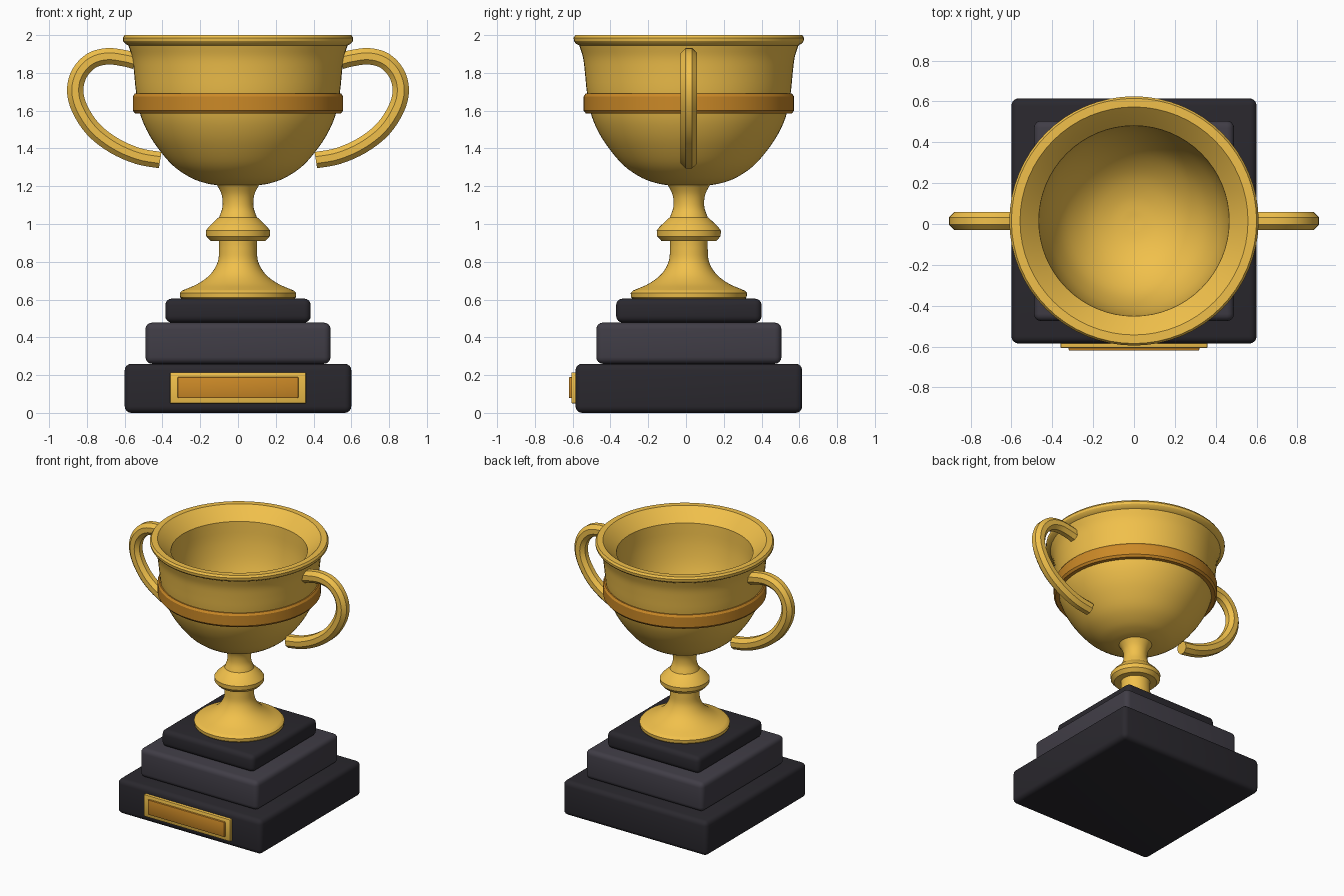
import bpy, bmesh, math
from mathutils import Vector

if "Cube" in bpy.data.objects:
    bpy.data.objects.remove(bpy.data.objects["Cube"])

OY = 0.015  # trophy axis sits slightly back because the plaque projects forward


def material(name, rgb):
    m = bpy.data.materials.new(name)
    m.diffuse_color = (*rgb, 1)
    m.use_nodes = True
    m.node_tree.nodes["Principled BSDF"].inputs["Base Color"].default_value = m.diffuse_color
    return m


GOLD = material("gold", (0.88, 0.53, 0.07))
BRONZE = material("bronze", (0.60, 0.25, 0.02))
BLACK = material("black", (0.023, 0.021, 0.027))
GREY = material("dark_grey", (0.052, 0.047, 0.062))


def finish(name, bm, mat, angle=30):
    bmesh.ops.recalc_face_normals(bm, faces=bm.faces)
    me = bpy.data.meshes.new(name)
    bm.to_mesh(me)
    bm.free()
    me.materials.append(mat)
    ob = bpy.data.objects.new(name, me)
    bpy.context.collection.objects.link(ob)
    bpy.ops.object.select_all(action='DESELECT')
    ob.select_set(True)
    bpy.context.view_layer.objects.active = ob
    bpy.ops.object.shade_smooth_by_angle(angle=math.radians(angle))
    return ob


def smooth_path(pts, n=4):
    """Catmull-Rom curve through 2D points."""
    p = [Vector(q) for q in pts]
    p = [2 * p[0] - p[1]] + p + [2 * p[-1] - p[-2]]
    out = []
    for a, b, c, d in zip(p, p[1:], p[2:], p[3:]):
        for k in range(n):
            t = k / n
            out.append(0.5 * (2 * b + (c - a) * t + (2 * a - 5 * b + 4 * c - d) * t**2
                              + (3 * b - a - 3 * c + d) * t**3))
    return out + [p[-2]]


def box(name, x, y0, y1, z0, z1, bevel, segs, mat):
    bm = bmesh.new()
    bmesh.ops.create_cube(bm, size=1)
    for v in bm.verts:
        v.co = (v.co.x * 2 * x, (y0 + y1) / 2 + v.co.y * (y1 - y0),
                (z0 + z1) / 2 + v.co.z * (z1 - z0))
    bmesh.ops.bevel(bm, geom=bm.edges[:], offset=bevel, segments=segs,
                    profile=0.5, affect='EDGES')
    return finish(name, bm, mat, 35)


def lathe(name, profile, mat, closed=False, steps=64):
    bm = bmesh.new()
    vs = [bm.verts.new((max(r, 0), OY, z)) for r, z in profile]
    pairs = list(zip(vs, vs[1:])) + ([(vs[-1], vs[0])] if closed else [])
    edges = [bm.edges.new(e) for e in pairs]
    bmesh.ops.spin(bm, geom=vs + edges, cent=(0, OY, 0), axis=(0, 0, 1),
                   angle=2 * math.pi, steps=steps, use_merge=True)
    bmesh.ops.remove_doubles(bm, verts=bm.verts[:], dist=1e-4)
    return finish(name, bm, mat)


def handle(name, side, path, radius=0.047, sides=8):
    bm = bmesh.new()
    rings = []
    for i, p in enumerate(path):
        t = (path[min(i + 1, len(path) - 1)] - path[max(i - 1, 0)]).normalized()
        ring = []
        for k in range(sides):
            a = 2 * math.pi * (k + 0.5) / sides
            u = radius * math.cos(a)
            ring.append(bm.verts.new((side * (p.x - t.y * u),
                                      OY + radius * math.sin(a), p.y + t.x * u)))
        rings.append(ring)
    for r, s in zip(rings, rings[1:]):
        for k in range(sides):
            j = (k + 1) % sides
            bm.faces.new((r[k], r[j], s[j], s[k]))
    bm.faces.new(rings[0])
    bm.faces.new(rings[-1])
    finish(name, bm, GOLD)


# stepped plinth
for name, h, z0, z1, mat in (("base_bottom_tier", 0.60, 0.0, 0.26, BLACK),
                             ("base_middle_tier", 0.49, 0.26, 0.478, GREY),
                             ("base_top_tier", 0.385, 0.478, 0.605, BLACK)):
    box(name, h, OY - h, OY + h, z0, z1, 0.035, 4, mat)

# plaque on the front
box("plaque_frame", 0.36, -0.607, -0.57, 0.05, 0.215, 0.006, 2, GOLD)
box("plaque_plate", 0.32, -0.62, -0.59, 0.078, 0.19, 0.006, 2, BRONZE)

# foot, stem and knob
stem = [(0, 0.60), (0.295, 0.60), (0.306, 0.612), (0.308, 0.635), (0.295, 0.648)]
stem += smooth_path([(0.285, 0.652), (0.21, 0.685), (0.145, 0.735), (0.107, 0.80),
                     (0.10, 0.87), (0.10, 0.91)])
stem += [(0.145, 0.91), (0.168, 0.935), (0.17, 0.965), (0.155, 0.985), (0.108, 1.03)]
stem += smooth_path([(0.10, 1.035), (0.082, 1.09), (0.085, 1.15), (0.108, 1.20), (0.13, 1.225)])
stem += [(0, 1.225)]
lathe("foot_and_stem", stem, GOLD)

# bowl: outside, rolled lip, stepped inner rim, inside
bowl = [(0, 1.205)]
bowl += smooth_path([(0.11, 1.205), (0.17, 1.216), (0.25, 1.245), (0.345, 1.31),
                     (0.43, 1.41), (0.485, 1.50), (0.52, 1.59), (0.54, 1.70),
                     (0.55, 1.80), (0.56, 1.88), (0.58, 1.945)])
bowl += [(0.598, 1.955), (0.608, 1.968), (0.61, 1.985), (0.60, 2.0), (0.558, 2.0),
         (0.515, 1.96)]
bowl += smooth_path([(0.466, 1.91), (0.455, 1.75), (0.42, 1.59), (0.35, 1.44),
                     (0.24, 1.33), (0.12, 1.275), (0, 1.26)])
lathe("bowl", bowl, GOLD)

# coloured band round the bowl
lathe("bowl_band", [(0.50, 1.585), (0.545, 1.585), (0.557, 1.60), (0.557, 1.675),
                    (0.547, 1.69), (0.50, 1.69)], BRONZE, closed=True)

# pair of handles
path = smooth_path([(0.545, 1.863), (0.60, 1.877), (0.69, 1.888), (0.775, 1.865),
                    (0.838, 1.80), (0.862, 1.71), (0.838, 1.61), (0.765, 1.50),
                    (0.655, 1.415), (0.53, 1.36), (0.412, 1.338)])
handle("left_handle", -1, path)
handle("right_handle", 1, path)
